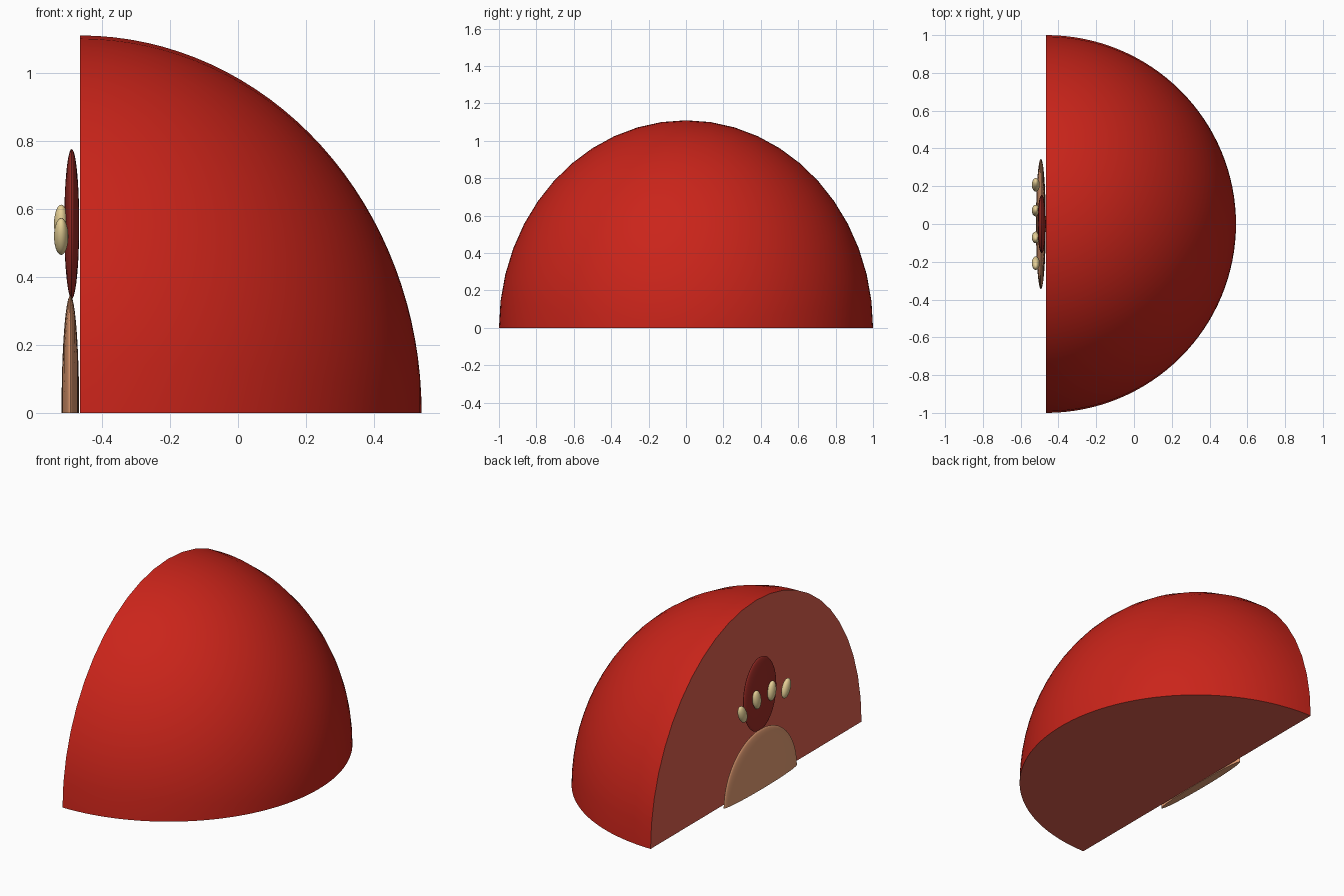
import bpy, bmesh, math
from mathutils import Matrix

if "Cube" in bpy.data.objects:
    bpy.data.objects.remove(bpy.data.objects["Cube"])


def material(name, r, g, b):
    lin = [((c / 255 + 0.055) / 1.055) ** 2.4 for c in (r, g, b)]
    m = bpy.data.materials.new(name)
    m.diffuse_color = (*lin, 1)
    m.use_nodes = True
    m.node_tree.nodes["Principled BSDF"].inputs["Base Color"].default_value = m.diffuse_color
    return m


RED = material("bright red", 202, 36, 26)
FLESH = material("dusty red", 220, 94, 77)
TAN = material("tan", 238, 164, 120)
DARK = material("dark red", 158, 44, 38)
CREAM = material("cream", 232, 210, 152)

CUT_X = -0.465  # plane of the cut side
GROUND = ((0, 0, 0), (0, 0, 1))


def ellipsoid(name, mats, centre, radii, segs=32, rings=16, tilt=0.0, cuts=()):
    """Ellipsoid with poles on x, optionally cut by planes (point, kept side) and capped."""
    bm = bmesh.new()
    mat = (Matrix.Translation(centre) @ Matrix.Rotation(tilt, 4, 'X')
           @ Matrix.Diagonal((*radii, 1)) @ Matrix.Rotation(math.pi / 2, 4, 'Y'))
    bmesh.ops.create_uvsphere(bm, u_segments=segs, v_segments=rings, radius=1, matrix=mat)
    for point, normal in cuts:
        bmesh.ops.bisect_plane(bm, geom=bm.verts[:] + bm.edges[:] + bm.faces[:], dist=1e-5,
                               plane_co=point, plane_no=normal, clear_inner=True)
        bmesh.ops.holes_fill(bm, edges=[e for e in bm.edges if e.is_boundary], sides=0)
    bmesh.ops.recalc_face_normals(bm, faces=bm.faces)
    # smooth shading, sharp edges round the cut faces
    for f in bm.faces:
        f.smooth = True
    for e in bm.edges:
        if e.is_manifold and e.calc_face_angle(0) > 0.6:
            e.smooth = False
    me = bpy.data.meshes.new(name)
    bm.to_mesh(me)
    bm.free()
    for m in mats:
        me.materials.append(m)
    ob = bpy.data.objects.new(name, me)
    bpy.context.collection.objects.link(ob)
    return ob


# quarter dome: red skin, flesh-coloured underside and cut side
dome = ellipsoid("dome", [RED, FLESH], (CUT_X, 0, 0), (1.005, 1.0, 1.11), 48, 64,
                 cuts=(GROUND, ((CUT_X, 0, 0), (1, 0, 0))))
for p in dome.data.polygons:
    if p.normal.z < -0.99 or p.normal.x < -0.99:
        p.material_index = 1

# half disc at the foot of the cut face
ellipsoid("half_disc", [TAN], (-0.493, 0, 0), (0.026, 0.345, 0.345), 48, 24, cuts=(GROUND,))

# upright dark oval above it
ellipsoid("dark_oval", [DARK], (-0.489, 0, 0.556), (0.022, 0.155, 0.22), 48, 24)

# four small seeds fanned along an arc
for y, z in ((0.207, 0.519), (0.071, 0.555)):
    for s in (-1, 1):
        ellipsoid("seed", [CREAM], (-0.52, s * y, z), (0.021, 0.03, 0.058), 24, 16, tilt=-2 * s * y)
